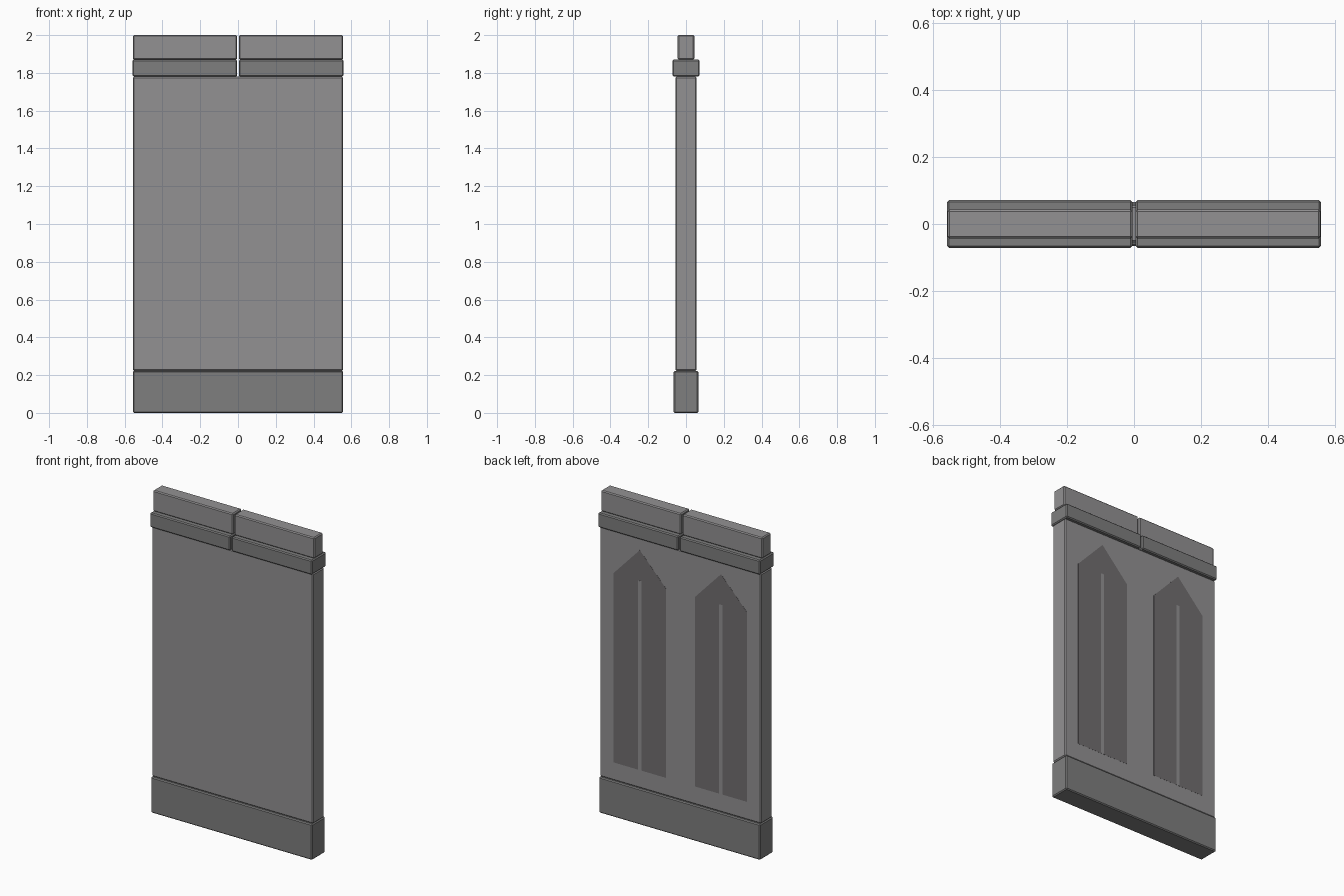
import bpy, bmesh

if "Cube" in bpy.data.objects:
    bpy.data.objects.remove(bpy.data.objects["Cube"])


def material(name, r, g, b):
    m = bpy.data.materials.new(name)
    m.diffuse_color = (r, g, b, 1)
    m.use_nodes = True
    m.node_tree.nodes["Principled BSDF"].inputs["Base Color"].default_value = m.diffuse_color
    return m


STONE = material("stone", 0.29, 0.285, 0.29)
TRIM = material("dark_trim", 0.21, 0.21, 0.21)
PANE = material("dark_pane", 0.165, 0.155, 0.162)


def finish(name, bm, mat, bevel=0.0):
    bmesh.ops.recalc_face_normals(bm, faces=bm.faces)
    me = bpy.data.meshes.new(name)
    bm.to_mesh(me)
    bm.free()
    me.materials.append(mat)
    ob = bpy.data.objects.new(name, me)
    bpy.context.collection.objects.link(ob)
    if bevel:
        mod = ob.modifiers.new("edge_bevel", 'BEVEL')
        mod.width = bevel
        mod.segments = 1
    return ob


def block(name, x, y, z, mat, bevel=0.006):
    """Box between the given (min, max) ranges."""
    bm = bmesh.new()
    bmesh.ops.create_cube(bm, size=1)
    for v in bm.verts:
        v.co = [(a + b) / 2 + c * (b - a) for (a, b), c in zip((x, y, z), v.co)]
    return finish(name, bm, mat, bevel)


def prism(name, profile, y0, y1, mat):
    """Extrude an x-z outline along y."""
    bm = bmesh.new()
    face = bm.faces.new([bm.verts.new((x, y0, z)) for x, z in profile])
    ext = bmesh.ops.extrude_face_region(bm, geom=[face])
    for v in ext["geom"]:
        if isinstance(v, bmesh.types.BMVert):
            v.co.y = y1
    return finish(name, bm, mat)


# plinth and wall slab
block("plinth", (-0.556, 0.556), (-0.065, 0.065), (0, 0.223), TRIM)
block("wall", (-0.556, 0.556), (-0.055, 0.055), (0.223, 1.78), STONE)

for side, label in ((-1, "left"), (1, "right")):
    # split cornice and coping blocks
    xr = sorted((side * 0.005, side * 0.558))
    block("cornice_" + label, xr, (-0.071, 0.071), (1.78, 1.87), TRIM)
    xr = sorted((side * 0.005, side * 0.556))
    block("coping_" + label, xr, (-0.044, 0.044), (1.87, 2.0), STONE)

    # pointed window pane on the back with a central mullion
    c, w = side * 0.28, 0.18
    prism("window_pane_" + label,
          [(c - w, 0.335), (c + w, 0.335), (c + w, 1.515),
           (c, 1.705), (c - w, 1.515)], 0.045, 0.0556, PANE)
    block("mullion_" + label, (c - 0.012, c + 0.012), (0.045, 0.0561),
          (0.335, 1.515), STONE, 0)
